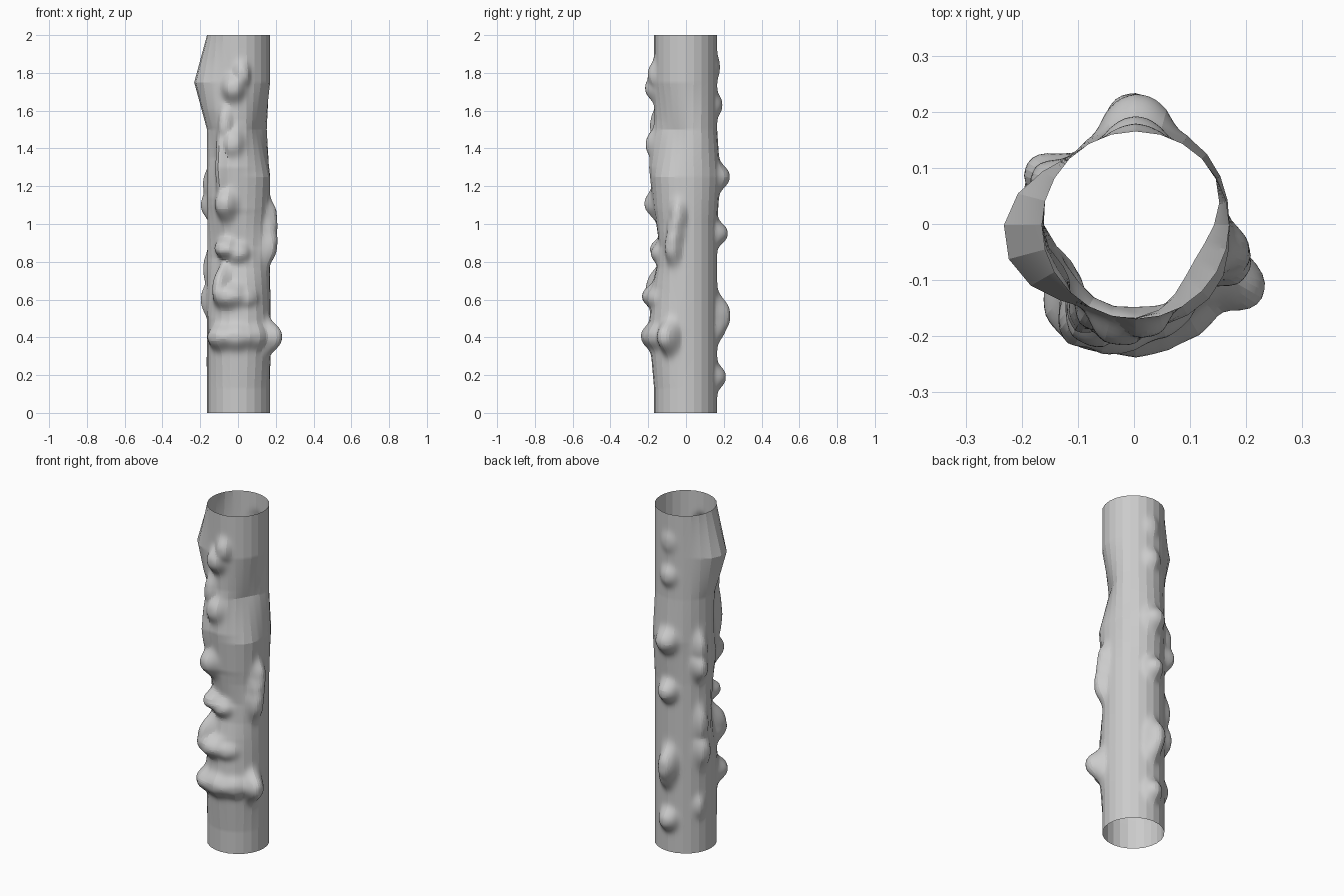
import bpy, bmesh, math
from mathutils import Vector

cube = bpy.data.objects.get("Cube")
if cube:
    bpy.data.objects.remove(cube)

SIDES, SPLIT, ROWS, RADIUS = 24, 5, 200, 0.167


def turn(a, b):
    """Signed difference of two angles in degrees."""
    return (a - b + 180) % 360 - 180


# Broad bends of the faceted tube: angle, height, half width, half height, push
BENDS = [
    (187, 1.75, 62, 0.25, 0.07),
    (330, 1.5, 70, 0.25, -0.045),
    (75, 1.25, 80, 0.25, 0.018),
    (315, 1.25, 45, 0.25, 0.018),
    (262, 1.3, 55, 0.25, 0.028),
    (285, 0.45, 90, 0.32, 0.03),
    (265, 0.88, 70, 0.2, -0.03),
    (213, 0.82, 42, 0.32, -0.035),
    (215, 1.35, 35, 0.25, -0.02),
]

# Soft lumps: angle, height, angular spread, height spread, push
LUMPS = [
    # front column
    (261, 1.72, 18, 0.065, 0.05), (276, 1.79, 14, 0.065, 0.035),
    (245, 1.53, 12, 0.08, 0.035), (259, 1.43, 18, 0.065, 0.035),
    (238, 1.33, 12, 0.2, 0.035), (246, 1.1, 18, 0.075, 0.06),
    # front ledges
    (241, 0.87, 24, 0.05, 0.065), (268, 0.85, 22, 0.05, 0.04),
    (238, 0.68, 14, 0.1, 0.07), (250, 0.62, 28, 0.06, 0.06),
    (282, 0.61, 20, 0.045, 0.025), (236, 0.4, 24, 0.06, 0.06),
    (265, 0.4, 28, 0.06, 0.045), (300, 0.4, 28, 0.055, 0.035),
    # side lumps
    (331, 0.4, 15, 0.08, 0.08), (337, 0.88, 14, 0.085, 0.05),
    (341, 0.96, 14, 0.085, 0.045), (346, 1.04, 13, 0.08, 0.04),
    # back column
    (90, 1.83, 15, 0.055, 0.014), (90, 1.63, 16, 0.055, 0.027),
    (90, 1.25, 18, 0.065, 0.05), (90, 0.95, 17, 0.06, 0.055),
    (92, 0.52, 16, 0.095, 0.068), (88, 0.45, 15, 0.07, 0.04),
    (90, 0.19, 17, 0.06, 0.045),
    # back corner lumps
    (151, 1.1, 14, 0.075, 0.055), (153, 1.21, 13, 0.09, 0.04),
    (155, 0.76, 13, 0.1, 0.035), (157, 0.6, 15, 0.09, 0.045),
    (152, 0.27, 12, 0.06, 0.022),
]


def facet_point(k, z):
    """Corner k of the bent, faceted cross-section at height z."""
    deg = 360 * k / SIDES
    r = RADIUS
    for a, h, wa, wh, push in BENDS:
        d = abs(turn(deg, a)) / wa
        tent = max(0, 1 - abs(z - h) / wh)
        if d < 1:
            r += push * tent * (0.5 + 0.5 * math.cos(math.pi * d))
    a = math.radians(deg)
    return Vector((r * math.cos(a), r * math.sin(a), z))


def lump_push(deg, z):
    """Rounded lumps, blended softly where they overlap."""
    total = 0
    for a, h, wa, wh, push in LUMPS:
        d2 = (turn(deg, a) / wa) ** 2 + ((z - h) / wh) ** 2
        total += (push * math.exp(-d2 ** 1.4)) ** 3
    return total ** (1 / 3)


def surface_point(i, z):
    k, part = divmod(i, SPLIT)
    p = facet_point(k, z).lerp(facet_point(k + 1, z), part / SPLIT)
    deg = math.degrees(math.atan2(p.y, p.x))
    outward = Vector((p.x, p.y, 0)).normalized()
    return p + outward * lump_push(deg, z) + Vector((0.003, -0.002, 0))


# Open lumpy tube
bm = bmesh.new()
count = SIDES * SPLIT
rings = [[bm.verts.new(surface_point(i, 2 * j / ROWS)) for i in range(count)]
         for j in range(ROWS + 1)]
for low, high in zip(rings, rings[1:]):
    for i in range(count):
        n = (i + 1) % count
        bm.faces.new((low[i], low[n], high[n], high[i]))
mesh = bpy.data.meshes.new("lumpy_tube")
bm.to_mesh(mesh)
bm.free()
tube = bpy.data.objects.new("lumpy_tube", mesh)
bpy.context.collection.objects.link(tube)

# Plain grey
grey = bpy.data.materials.new("plain_grey")
grey.use_nodes = True
colour = (0.6, 0.6, 0.6, 1)
grey.diffuse_color = colour
grey.node_tree.nodes["Principled BSDF"].inputs["Base Color"].default_value = colour
mesh.materials.append(grey)

bpy.ops.object.select_all(action="DESELECT")
tube.select_set(True)
bpy.context.view_layer.objects.active = tube
bpy.ops.object.shade_smooth_by_angle(angle=math.radians(12))
